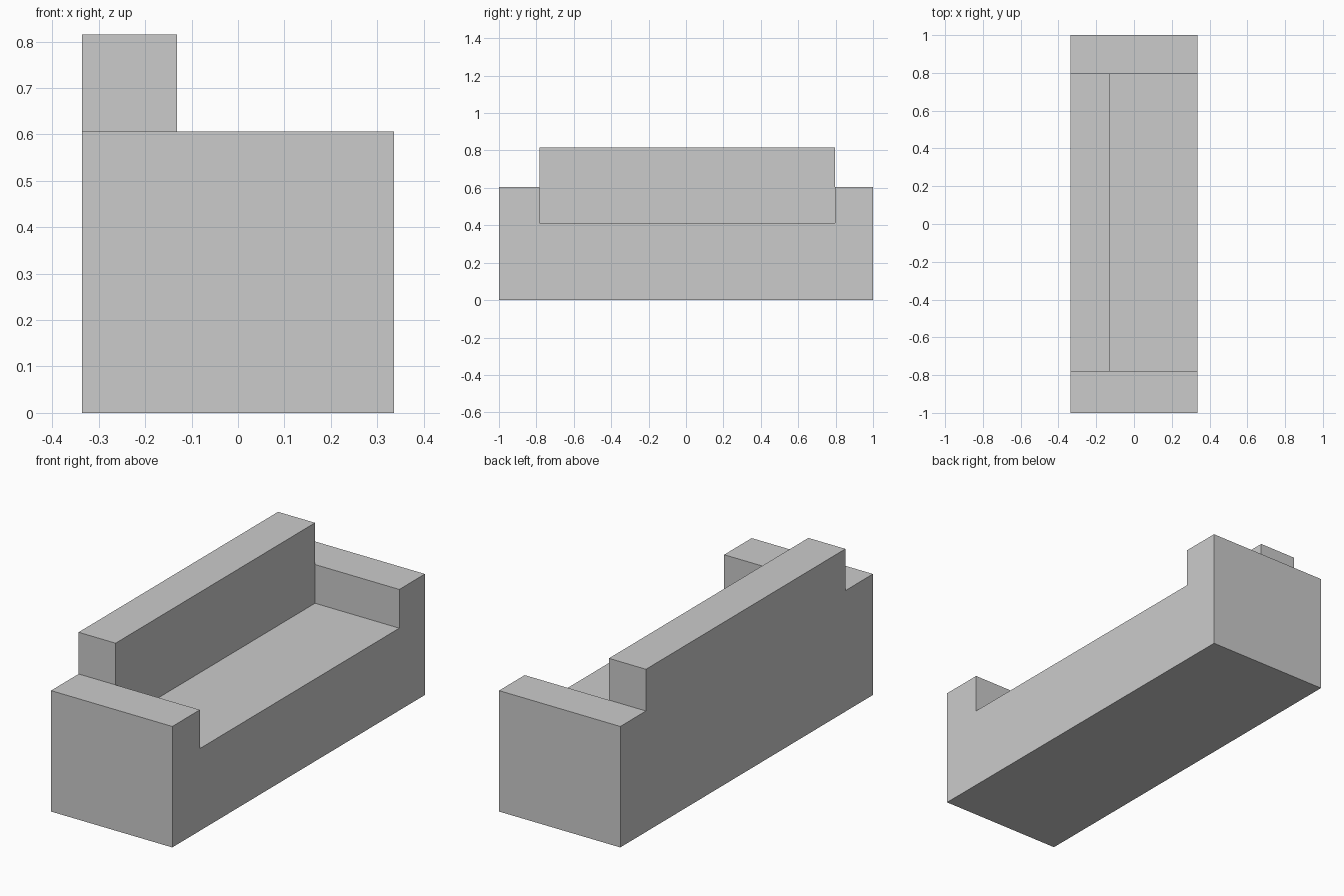
import bpy, bmesh
from mathutils import Vector

if "Cube" in bpy.data.objects:
    bpy.data.objects.remove(bpy.data.objects["Cube"])

HALF_X, HALF_Y = 0.336, 1.0
SEAT_Z, ARM_Z, BACK_Z = 0.412, 0.606, 0.815
BACK_X = -0.131                      # front plane of the backrest
ARM_Y0, ARM_Y1 = -0.782, 0.797       # inner planes of the two arms

bm = bmesh.new()


def top_faces(z, test):
    """Upward faces at height z whose centre passes the test."""
    return [f for f in bm.faces if f.normal.z > 0.9
            and abs(f.calc_center_median().z - z) < 1e-4
            and test(f.calc_center_median())]


def raise_faces(faces, height):
    out = bmesh.ops.extrude_face_region(bm, geom=faces)["geom"]
    bmesh.ops.delete(bm, geom=faces, context='FACES_ONLY')
    for v in out:
        if isinstance(v, bmesh.types.BMVert):
            v.co.z += height
    bm.normal_update()


# Seat block
bmesh.ops.create_cube(bm, size=1)
for v in bm.verts:
    v.co = Vector((v.co.x * 2 * HALF_X, v.co.y * 2 * HALF_Y, (v.co.z + 0.5) * SEAT_Z))

# Cuts that mark out the arms and backrest
for co, no in (((0, ARM_Y0, 0), (0, 1, 0)), ((0, ARM_Y1, 0), (0, 1, 0)),
               ((BACK_X, 0, 0), (1, 0, 0))):
    bmesh.ops.bisect_plane(bm, geom=bm.verts[:] + bm.edges[:] + bm.faces[:],
                           plane_co=co, plane_no=no)
bm.normal_update()


def in_back(c):
    return c.x < BACK_X and ARM_Y0 < c.y < ARM_Y1


def in_arm(c):
    return c.y < ARM_Y0 or c.y > ARM_Y1


# Arms and backrest rise together, then the backrest goes on alone
raise_faces(top_faces(SEAT_Z, lambda c: in_back(c) or in_arm(c)), ARM_Z - SEAT_Z)
raise_faces(top_faces(ARM_Z, in_back), BACK_Z - ARM_Z)

# Merge flat areas back into single faces
bmesh.ops.dissolve_limit(bm, angle_limit=0.01, verts=bm.verts[:], edges=bm.edges[:])
bmesh.ops.recalc_face_normals(bm, faces=bm.faces[:])

mesh = bpy.data.meshes.new("sofa")
bm.to_mesh(mesh)
bm.free()
bpy.context.collection.objects.link(bpy.data.objects.new("sofa", mesh))
